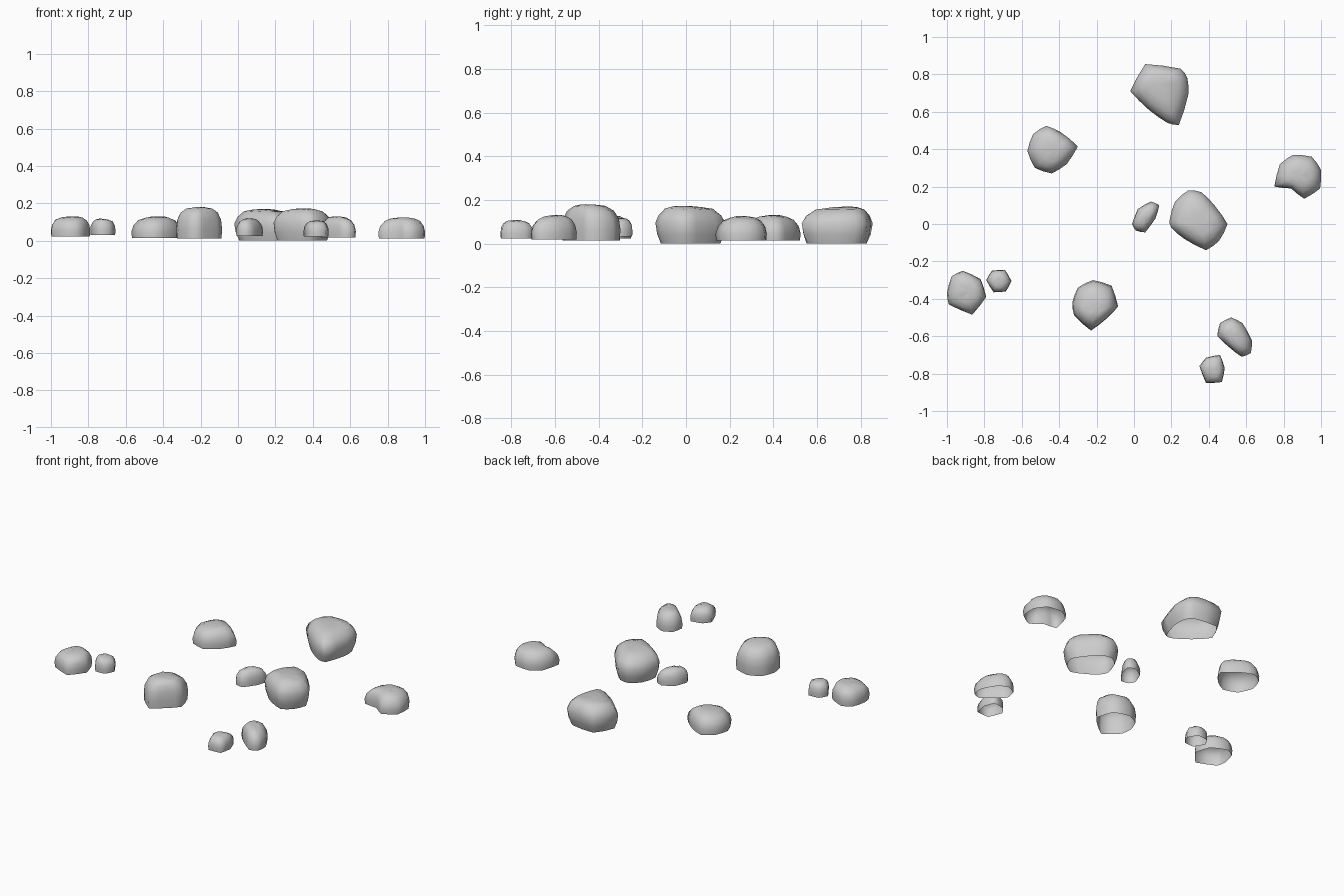
import bpy, bmesh, random
from mathutils import Vector

if "Cube" in bpy.data.objects:
    bpy.data.objects.remove(bpy.data.objects["Cube"])

random.seed(4)

# Side profiles: (outline scale, height fraction) from the open rim upwards
BULGE = [(.87, 0), (.96, .25), (1, .55), (.91, .75), (.72, .92), (.4, .98)]
DOME = [(.98, 0), (1, .28), (.94, .58), (.78, .82), (.55, .94), (.28, .99)]
BLOCK = [(.98, 0), (1, .3), (.96, .6), (.83, .82), (.6, .95), (.3, .99)]


def rock(name, outline, z0, z1, peak, profile, rough=.003):
    """Open-bottomed stone: rings of the plan outline drawn in towards a peak."""
    pts = [Vector(p) for p in outline]
    centre = Vector(((min(p.x for p in pts) + max(p.x for p in pts)) / 2,
                     (min(p.y for p in pts) + max(p.y for p in pts)) / 2))
    # extra midpoints, pushed out slightly so sides are rounded
    ring_pts = []
    for i, p in enumerate(pts):
        q = pts[(i + 1) % len(pts)]
        m = (p + q) / 2
        ring_pts += [p, centre + (m - centre) * 1.025]
    bm = bmesh.new()
    rings = []
    for s, h in profile:
        c = centre.lerp(Vector(peak), max(0, 1 - s) if h > .5 else 0)
        ring = []
        for i, p in enumerate(ring_pts):
            # corners soften towards the base and the crown
            a, b = ring_pts[i - 1], ring_pts[(i + 1) % len(ring_pts)]
            soft = p.lerp((a + b) / 2, min(.6, (1 - s) * 1.5))
            v = c + (soft - centre) * s
            z = z0 + (z1 - z0) * h
            if 0.5 < h:
                z += random.uniform(-rough, rough * .5)
            ring.append(bm.verts.new((v.x, v.y, z)))
        rings.append(ring)
    n = len(ring_pts)
    for lo, hi in zip(rings, rings[1:]):
        for i in range(n):
            j = (i + 1) % n
            bm.faces.new((lo[i], lo[j], hi[j], hi[i]))
    tip = bm.verts.new((*peak, z1))
    for i in range(n):
        bm.faces.new((rings[-1][i], rings[-1][(i + 1) % n], tip))
    bmesh.ops.recalc_face_normals(bm, faces=bm.faces)
    if tip.normal.z < 0:
        bmesh.ops.reverse_faces(bm, faces=bm.faces)
    for f in bm.faces:
        f.smooth = True
    me = bpy.data.meshes.new(name)
    bm.to_mesh(me)
    bm.free()
    ob = bpy.data.objects.new(name, me)
    bpy.context.collection.objects.link(ob)
    return ob


# Large boulders
rock("boulder_back", [(-.02, .71), (.06, .855), (.25, .83), (.285, .78), (.29, .69),
                      (.24, .53), (.18, .54), (.08, .61)], 0, .17, (.12, .75), BULGE)
rock("boulder_middle", [(.19, .02), (.22, .12), (.29, .18), (.36, .17), (.43, .1), (.5, 0),
                        (.455, -.09), (.385, -.14), (.27, -.08), (.2, -.02)],
     0, .173, (.36, -.01), BULGE)
rock("boulder_front", [(-.33, -.42), (-.3, -.34), (-.22, -.3), (-.12, -.33), (-.085, -.44),
                       (-.14, -.5), (-.23, -.57), (-.32, -.49)], .013, .18, (-.2, -.46), BLOCK)
# Medium stones
rock("stone_left_back", [(-.57, .39), (-.54, .48), (-.47, .525), (-.39, .49), (-.3, .415),
                         (-.36, .32), (-.44, .27), (-.53, .3)], .015, .13, (-.42, .4), DOME)
rock("stone_right", [(.75, .2), (.78, .32), (.85, .37), (.95, .36), (1, .29), (.995, .19),
                     (.91, .135), (.84, .19)], .013, .125, (.88, .26), DOME)
rock("stone_left", [(-1, -.37), (-.975, -.28), (-.915, -.25), (-.82, -.295), (-.79, -.39),
                    (-.865, -.485), (-.99, -.43)], .022, .13, (-.87, -.36), BLOCK)
rock("stone_right_front", [(.445, -.6), (.46, -.53), (.52, -.5), (.58, -.53), (.63, -.62),
                           (.625, -.69), (.575, -.71), (.51, -.66)],
     .018, .13, (.52, -.59), DOME)
# Small pebbles
rock("pebble_middle", [(-.01, 0), (.02, .08), (.09, .12), (.135, .1), (.115, .03),
                       (.06, -.045), (.01, -.035)], .025, .12, (.06, .04), DOME)
rock("pebble_left", [(-.79, -.3), (-.76, -.25), (-.69, -.245), (-.655, -.305), (-.685, -.36),
                     (-.75, -.365)], .032, .118, (-.73, -.31), BLOCK)
rock("pebble_front", [(.35, -.76), (.385, -.715), (.46, -.7), (.485, -.77), (.47, -.845),
                      (.385, -.85)], .022, .108, (.42, -.78), BLOCK)
